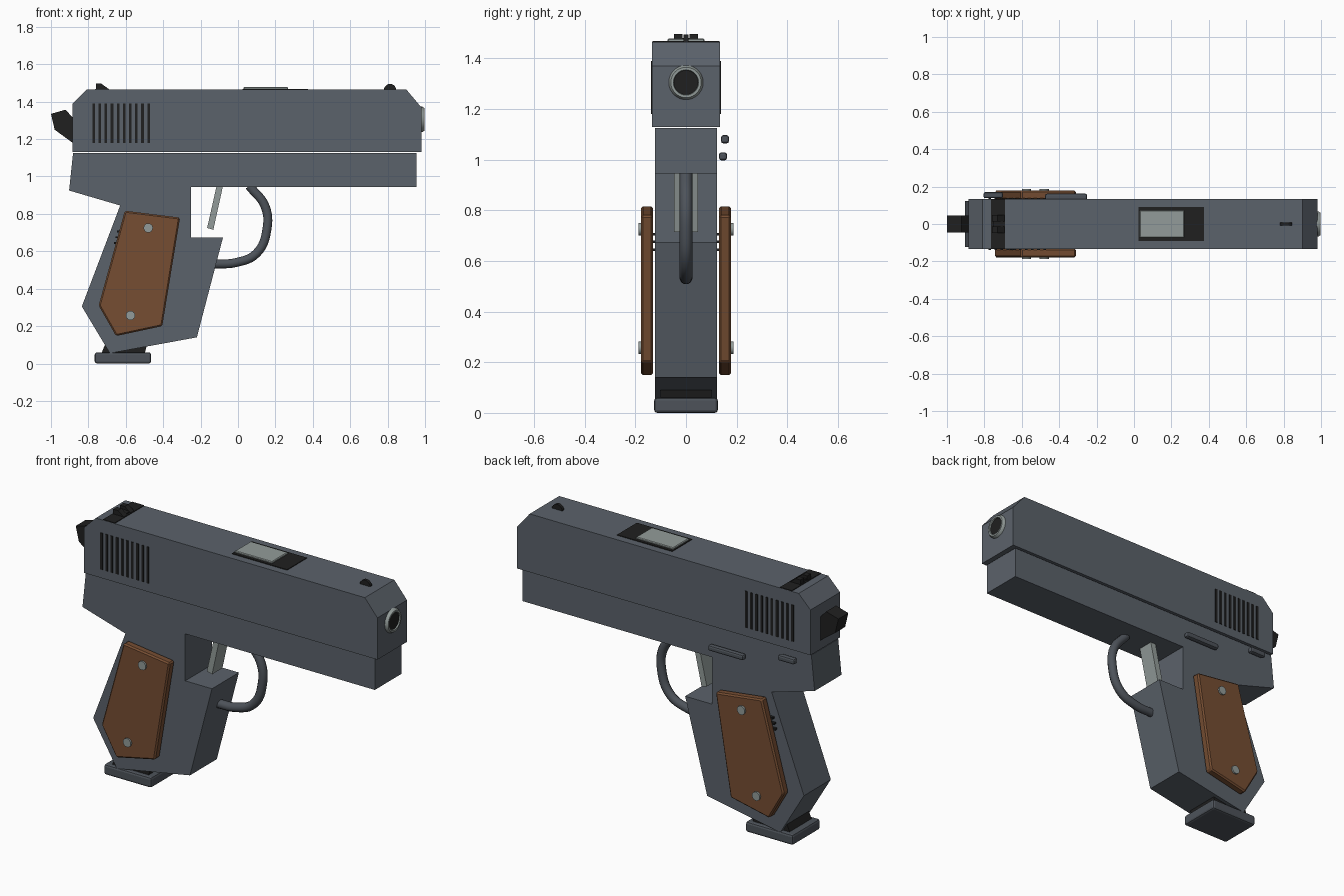
import bpy, bmesh, math
from mathutils import Vector, Matrix

if "Cube" in bpy.data.objects:
    bpy.data.objects.remove(bpy.data.objects["Cube"])


def material(name, rgb):
    m = bpy.data.materials.new(name)
    m.diffuse_color = (*rgb, 1)
    m.use_nodes = True
    m.node_tree.nodes["Principled BSDF"].inputs["Base Color"].default_value = m.diffuse_color
    return m


STEEL = material("blued steel", (0.105, 0.122, 0.145))
DARK = material("dark steel", (0.075, 0.086, 0.102))
BLACK = material("matte black", (0.014, 0.014, 0.014))
SILVER = material("bright steel", (0.29, 0.33, 0.32))
WOOD = material("walnut", (0.18, 0.075, 0.032))


def finish(bm, name, mat, bevel=0, segments=1):
    bmesh.ops.recalc_face_normals(bm, faces=bm.faces)
    if bevel:
        bmesh.ops.bevel(bm, geom=bm.edges[:], offset=bevel, segments=segments,
                        profile=0.5, affect='EDGES')
    me = bpy.data.meshes.new(name)
    bm.to_mesh(me)
    bm.free()
    me.materials.append(mat)
    ob = bpy.data.objects.new(name, me)
    bpy.context.collection.objects.link(ob)
    return ob


def prism(name, pts, y0, y1, mat, bevel=0):
    """Extrude a side (x, z) profile from y0 to y1."""
    bm = bmesh.new()
    f = bm.faces.new([bm.verts.new((x, y0, z)) for x, z in pts])
    r = bmesh.ops.extrude_face_region(bm, geom=[f])
    verts = [v for v in r["geom"] if isinstance(v, bmesh.types.BMVert)]
    bmesh.ops.translate(bm, verts=verts, vec=(0, y1 - y0, 0))
    return finish(bm, name, mat, bevel)


def box(name, x0, x1, y0, y1, z0, z1, mat, bevel=0, segments=1):
    bm = bmesh.new()
    mid = Vector((x0 + x1, y0 + y1, z0 + z1)) / 2
    bmesh.ops.create_cube(bm, size=1, matrix=Matrix.Translation(mid) @
                          Matrix.Diagonal((x1 - x0, y1 - y0, z1 - z0, 1)))
    return finish(bm, name, mat, bevel, segments)


def cylinder(name, centre, radius, depth, axis, mat, sides=24):
    bm = bmesh.new()
    rot = Vector((0, 0, 1)).rotation_difference(Vector(axis)).to_matrix().to_4x4()
    bmesh.ops.create_cone(bm, cap_ends=True, segments=sides, radius1=radius, radius2=radius,
                          depth=depth, matrix=Matrix.Translation(centre) @ rot)
    return finish(bm, name, mat)


def smooth(ob):
    bpy.ops.object.select_all(action='DESELECT')
    bpy.context.view_layer.objects.active = ob
    ob.select_set(True)
    bpy.ops.object.shade_smooth_by_angle(angle=math.radians(40))


# Slide and frame
prism("slide", [(-0.885, 1.13), (-0.885, 1.39), (-0.81, 1.465), (0.90, 1.465),
                (0.98, 1.37), (0.98, 1.13)], -0.134, 0.134, STEEL)
prism("frame", [(-0.882, 1.125), (-0.903, 0.925), (-0.63, 0.845), (-0.835, 0.305),
                (-0.685, 0.055), (-0.22, 0.14), (-0.08, 0.675), (-0.25, 0.675),
                (-0.25, 0.945), (0.955, 0.945), (0.955, 1.125)], -0.122, 0.122, STEEL)

# Magazine and its base plate
prism("magazine", [(-0.732, 0.05), (-0.5, 0.05), (-0.46, 0.2), (-0.67, 0.2)],
      -0.1, 0.1, BLACK)
box("magazine_base", -0.766, -0.465, -0.126, 0.126, 0.0, 0.06, DARK, 0.012, 2)

# Grip panels, screws and slide grooves on both sides
panel = [(-0.605, 0.817), (-0.31, 0.78), (-0.405, 0.20), (-0.652, 0.147), (-0.745, 0.31)]
for side, s in (("left", 1), ("right", -1)):
    prism(f"grip_panel_{side}", panel, 0.13 * s, 0.178 * s, WOOD, 0.008)
    for i, (x, z) in enumerate([(-0.48, 0.725), (-0.575, 0.257)]):
        smooth(cylinder(f"grip_screw_{side}_{i}", (x, 0.174 * s, z), 0.025, 0.028,
                        (0, 1, 0), SILVER, 16))
    for i in range(10):
        x = -0.772 + 0.0327 * i
        box(f"slide_groove_{side}_{i}", x - 0.007, x + 0.007, *sorted((0.125 * s, 0.138 * s)),
            1.18, 1.39, BLACK)

# Small ridges at the rear of the grip
for i in range(3):
    z = 0.645 + 0.03 * i
    x = -0.652 + 0.008 * i
    box(f"backstrap_ridge_{i}", x - 0.012, x + 0.012, -0.14, 0.14, z - 0.005, z + 0.005, BLACK)

# Barrel: ring with a dark bore
bm = bmesh.new()
n = 32
profile = [(0.90, 0.068), (0.985, 0.068), (0.997, 0.060), (0.997, 0.050), (0.985, 0.047),
           (0.90, 0.047)]
rings = [[bm.verts.new((x, r * math.cos(2 * math.pi * k / n),
                        1.305 + r * math.sin(2 * math.pi * k / n))) for k in range(n)]
         for x, r in profile]
for a, b in zip(rings, rings[1:] + rings[:1]):
    for k in range(n):
        bm.faces.new((a[k], a[(k + 1) % n], b[(k + 1) % n], b[k]))
smooth(finish(bm, "barrel_ring", SILVER))
cylinder("barrel_bore", (0.94, 0, 1.305), 0.048, 0.1, (1, 0, 0), BLACK, 32)

# Ejection port and chamber
box("ejection_port", 0.025, 0.375, -0.09, 0.09, 1.45, 1.469, BLACK)
box("chamber", 0.03, 0.268, -0.073, 0.073, 1.45, 1.478, SILVER, 0.004)

# Sights
box("rear_sight_base", -0.765, -0.69, -0.133, 0.133, 1.45, 1.469, BLACK)
for side, s in (("left", 1), ("right", -1)):
    prism(f"rear_sight_post_{side}", [(-0.76, 1.46), (-0.76, 1.496), (-0.73, 1.496),
                                      (-0.692, 1.468), (-0.692, 1.46)],
          0.014 * s, 0.047 * s, BLACK)
prism("rear_sight_notch", [(-0.755, 1.46), (-0.755, 1.48), (-0.70, 1.475), (-0.70, 1.46)],
      -0.014, 0.014, BLACK)
cylinder("front_sight", (0.813, 0, 1.462), 0.033, 0.018, (0, 1, 0), BLACK, 20)

# Hammer
prism("hammer", [(-1.0, 1.335), (-0.922, 1.357), (-0.87, 1.30), (-0.87, 1.17), (-0.98, 1.25)],
      -0.045, 0.045, BLACK)

# Trigger
prism("trigger", [(-0.112, 0.96), (-0.078, 0.96), (-0.132, 0.715), (-0.165, 0.725)],
      -0.047, 0.047, SILVER)

# Trigger guard: round tube along a smooth path
cu = bpy.data.curves.new("trigger_guard", 'CURVE')
cu.dimensions = '3D'
cu.bevel_depth = 0.025
cu.bevel_resolution = 3
cu.resolution_u = 6
cu.use_fill_caps = True
path = [(0.06, 0.95), (0.145, 0.84), (0.155, 0.72), (0.10, 0.59), (-0.01, 0.54), (-0.13, 0.532)]
sp = cu.splines.new('BEZIER')
sp.bezier_points.add(len(path) - 1)
for p, (x, z) in zip(sp.bezier_points, path):
    p.co = (x, 0, z)
    p.handle_left_type = p.handle_right_type = 'AUTO'
cu.materials.append(DARK)
guard = bpy.data.objects.new("trigger_guard", cu)
bpy.context.collection.objects.link(guard)

# Levers on the left side
box("safety_lever", -0.805, -0.70, 0.138, 0.17, 1.064, 1.097, DARK, 0.01, 2)
box("slide_release", -0.475, -0.25, 0.13, 0.162, 0.997, 1.029, DARK, 0.01, 2)
